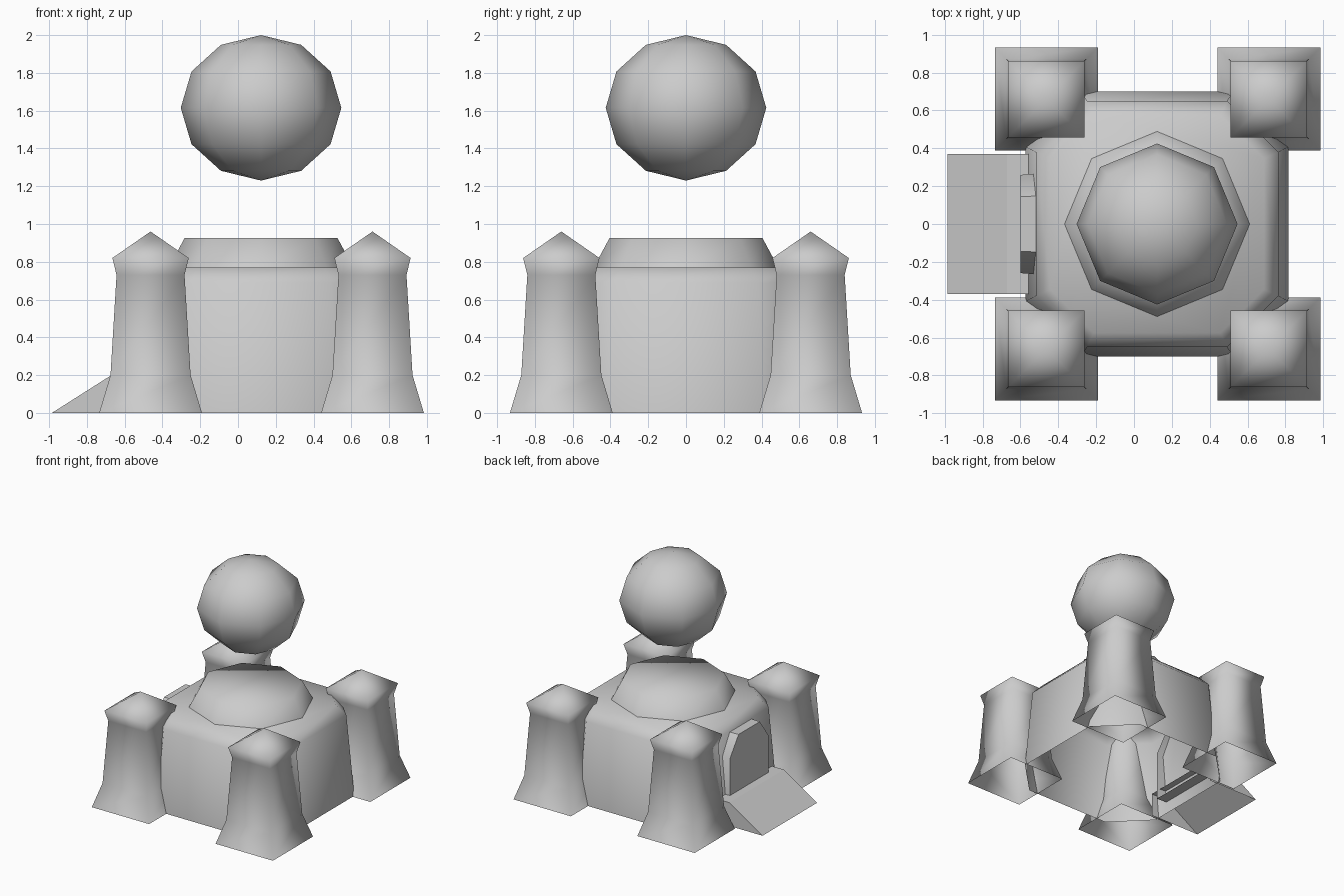
import bpy, math
from mathutils import Vector

if "Cube" in bpy.data.objects:
    bpy.data.objects.remove(bpy.data.objects["Cube"])

CX = 0.122  # centre of the keep along x


def loft(name, rings, cap_top=False, angle=180):
    """Skin equal-length rings; a one-point last ring becomes an apex."""
    verts, faces = [], []
    n = len(rings[0])
    for r in rings:
        verts += r
    for i in range(len(rings) - 1):
        a, b = i * n, (i + 1) * n
        for k in range(n):
            j = (k + 1) % n
            if len(rings[i + 1]) == 1:
                faces.append((a + k, a + j, b))
            else:
                faces.append((a + k, a + j, b + j, b + k))
    if cap_top:
        faces.append(tuple(range(len(verts) - n, len(verts))))
    me = bpy.data.meshes.new(name)
    me.from_pydata(verts, [], faces)
    ob = bpy.data.objects.new(name, me)
    bpy.context.collection.objects.link(ob)
    bpy.ops.object.select_all(action='DESELECT')
    bpy.context.view_layer.objects.active = ob
    ob.select_set(True)
    bpy.ops.object.shade_smooth_by_angle(angle=math.radians(angle))
    return ob


def square(cx, cy, h, z):
    return [(cx + sx * h, cy + sy * h, z) for sx, sy in ((-1, -1), (1, -1), (1, 1), (-1, 1))]


def chamfered(hx, hy, c, z):
    pts = [(-hx + c, -hy), (hx - c, -hy), (hx, -hy + c), (hx, hy - c),
           (hx - c, hy), (-hx + c, hy), (-hx, hy - c), (-hx, -hy + c)]
    return [(CX + x, y, z) for x, y in pts]


def octagon(r, z):
    return [(CX + r * math.cos(k * math.pi / 4), r * math.sin(k * math.pi / 4), z) for k in range(8)]


# Keep: chamfered block, open underneath, with bevelled top edge
loft("keep", [chamfered(0.695, 0.70, 0.29, 0), chamfered(0.64, 0.65, 0.27, 0.69),
              chamfered(0.565, 0.575, 0.23, 0.77)], cap_top=True, angle=46)

# Raised eight-sided platform on the roof
loft("roof_platform", [octagon(0.49, 0.768), octagon(0.405, 0.925)], cap_top=True)

# Four corner towers with flared bases and pointed caps
for sx, px in (("left", -0.463), ("right", 0.712)):
    for sy, py in (("front", -0.66), ("back", 0.66)):
        rings = [square(px, py, h, z) for h, z in
                 ((0.272, 0), (0.212, 0.2), (0.18, 0.73), (0.202, 0.82))]
        loft(f"tower_{sy}_{sx}", rings + [[(px, py, 0.96)]])

# Floating ball
bpy.ops.mesh.primitive_uv_sphere_add(segments=8, ring_count=6, radius=1, location=(CX, 0, 1.615))
ball = bpy.context.object
ball.name = "floating_ball"
ball.scale = (0.425, 0.425, 0.385)
bpy.ops.object.shade_smooth()

# Door slab: arched outline pushed out of the left wall
outline = [(-0.27, 0.1), (0.27, 0.1), (0.27, 0.52), (0.15, 0.68), (-0.15, 0.68), (-0.27, 0.52)]
door = [[(x, y * s, z) for y, z in outline] for x, s in ((-0.47, 1), (-0.60, 0.96))]
loft("door", door, cap_top=True, angle=40)

# Entrance ramp: sloped then level
profile = [(-0.985, 0), (-0.50, 0), (-0.50, 0.2), (-0.67, 0.2)]
ramp = [[(x, y, z) for x, z in profile] for y in (0.37, -0.37)]
ob = loft("ramp", ramp, cap_top=True, angle=40)
me = ob.data
side = bpy.data.meshes.new("ramp")
faces = [tuple(p.vertices) for p in me.polygons if p.index not in (0, 1)] + [(3, 2, 1, 0)]
side.from_pydata([tuple(v.co) for v in me.vertices], [], faces)
ob.data = side
